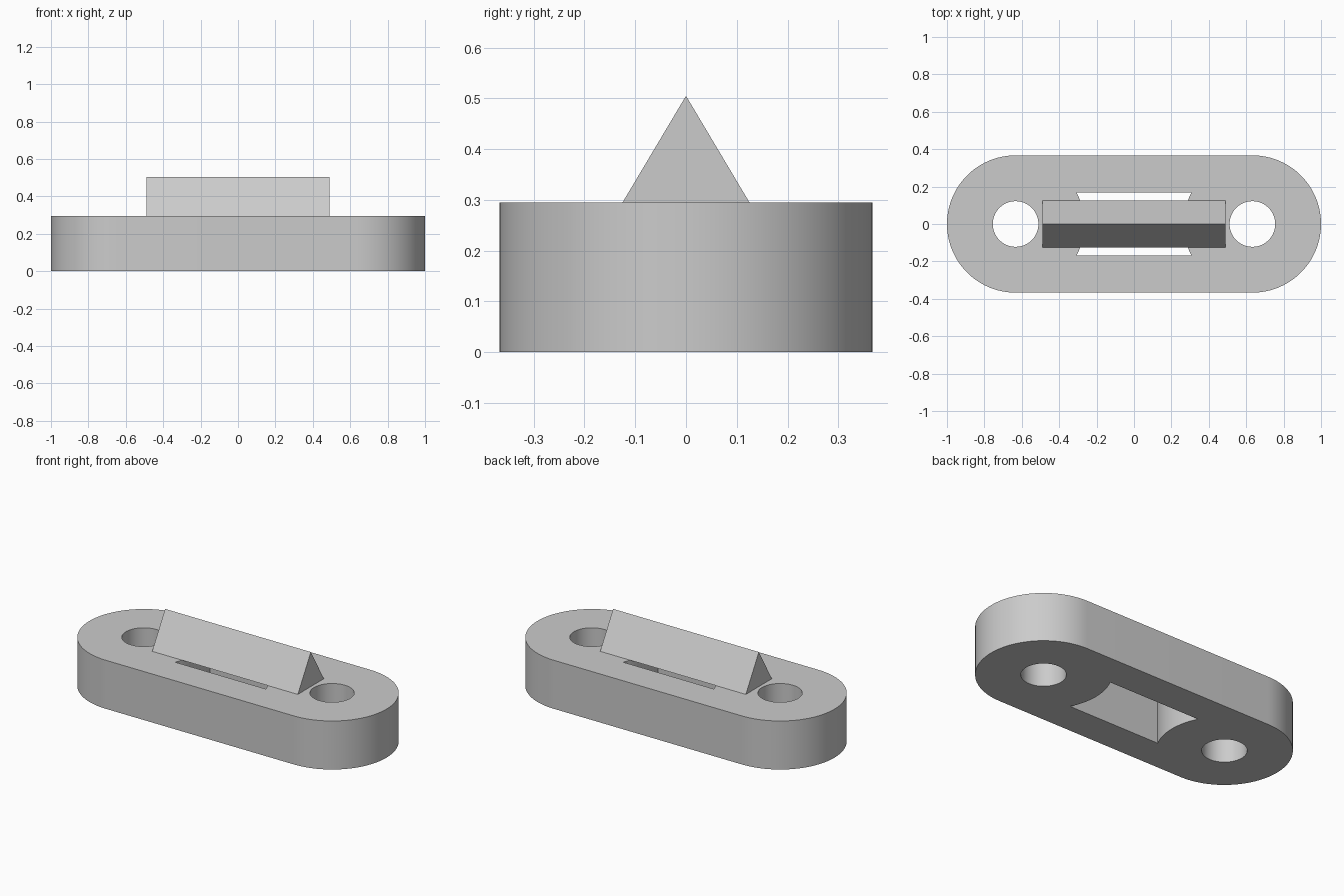
import bpy
from math import sin, cos, pi, asin

if "Cube" in bpy.data.objects:
    bpy.data.objects.remove(bpy.data.objects["Cube"])

END_X, END_R = 0.633, 0.367      # rounded ends
HOLE_R = 0.122
SLOT_Y = 0.168
PLATE_H, RIDGE_TOP = 0.295, 0.505

grey = bpy.data.materials.new("plain grey")
grey.use_nodes = True
color = (0.6, 0.6, 0.6, 1)
grey.diffuse_color = color
grey.node_tree.nodes["Principled BSDF"].inputs["Base Color"].default_value = color


def arc(cx, r, start, end, n):
    return [(cx + r * cos(start + (end - start) * i / n),
             r * sin(start + (end - start) * i / n)) for i in range(n + 1)]


def extrude_outlines(name, outlines, height):
    """Solid from flat outlines; inner outlines become through holes."""
    curve = bpy.data.curves.new(name, "CURVE")
    curve.dimensions = "2D"
    curve.fill_mode = "BOTH"
    curve.extrude = height / 2
    for pts in outlines:
        spline = curve.splines.new("POLY")
        spline.points.add(len(pts) - 1)
        for p, (x, y) in zip(spline.points, pts):
            p.co = (x, y, 0, 1)
        spline.use_cyclic_u = True
    obj = bpy.data.objects.new(name, curve)
    bpy.context.collection.objects.link(obj)
    bpy.ops.object.select_all(action="DESELECT")
    obj.select_set(True)
    bpy.context.view_layer.objects.active = obj
    bpy.ops.object.convert(target="MESH")
    obj = bpy.context.object
    bpy.ops.object.mode_set(mode="EDIT")
    bpy.ops.mesh.select_all(action="SELECT")
    bpy.ops.mesh.remove_doubles(threshold=0.0005)
    bpy.ops.mesh.normals_make_consistent(inside=False)
    bpy.ops.object.mode_set(mode="OBJECT")
    obj.data.materials.clear()
    obj.data.materials.append(grey)
    return obj


# Base plate: rounded bar with two bolt holes and a slot with bowed-in ends
outer = arc(END_X, END_R, -pi / 2, pi / 2, 48) + arc(-END_X, END_R, pi / 2, 3 * pi / 2, 48)
holes = [arc(s * END_X, HOLE_R, 0, 2 * pi, 64)[:-1] for s in (-1, 1)]
a = asin(SLOT_Y / END_R)
slot = arc(END_X, END_R, pi + a, pi - a, 16) + arc(-END_X, END_R, a, -a, 16)
plate = extrude_outlines("base_plate", [outer, *holes, slot], PLATE_H)
plate.location.z = PLATE_H / 2
bpy.ops.object.shade_smooth_by_angle(angle=pi / 6)

# Knife-edge ridge: triangular bar lying across the slot
half_len, half_w = 0.49, 0.125
verts = [(x, y, z) for x in (-half_len, half_len)
         for y, z in ((-half_w, PLATE_H), (half_w, PLATE_H), (0, RIDGE_TOP))]
faces = [(0, 2, 1), (3, 4, 5), (0, 1, 4, 3), (1, 2, 5, 4), (2, 0, 3, 5)]
mesh = bpy.data.meshes.new("triangular_ridge")
mesh.from_pydata(verts, [], faces)
mesh.materials.append(grey)
bpy.context.collection.objects.link(bpy.data.objects.new("triangular_ridge", mesh))
